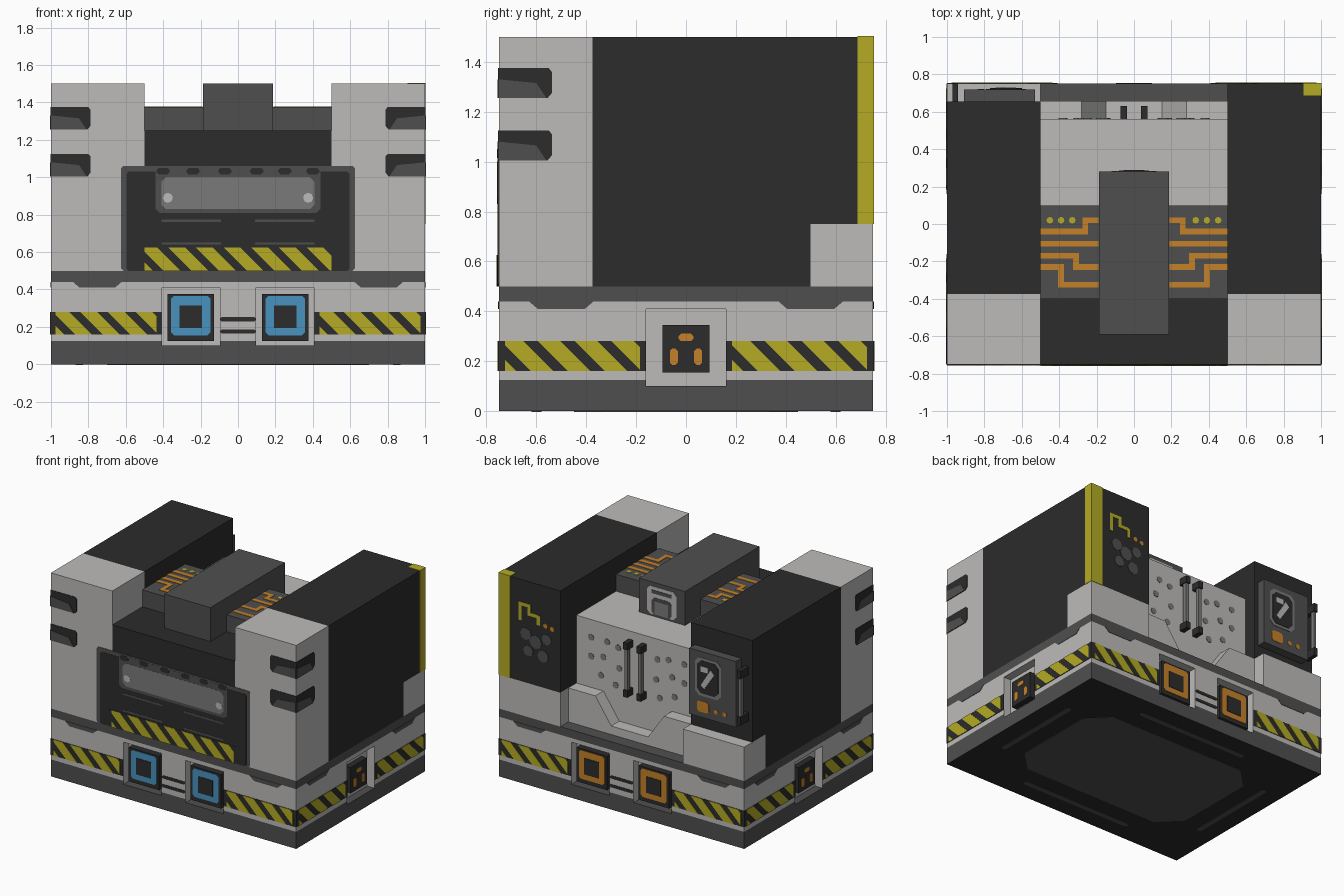
import bpy, bmesh, math

if "Cube" in bpy.data.objects:
    bpy.data.objects.remove(bpy.data.objects["Cube"])

def mat(name, r, g, b):
    m = bpy.data.materials.new(name)
    m.diffuse_color = (r, g, b, 1)
    m.use_nodes = True
    m.node_tree.nodes["Principled BSDF"].inputs["Base Color"].default_value = m.diffuse_color
    return m

LIGHT = mat("light_grey", .51, .50, .49)
DARK = mat("near_black", .025, .025, .025)
GREY = mat("dark_grey", .078, .078, .078)
MID = mat("mid_grey", .195, .195, .195)
YELLOW = mat("hazard_yellow", .46, .41, .018)
ORANGE = mat("orange", .56, .22, .021)
BLUE = mat("blue", .065, .287, .515)

# Each side maps (across, up, outward) to world space
SIDES = {
    "front": lambda u, v, d: (u, -.75 - d, v),
    "back": lambda u, v, d: (-u, .75 + d, v),
    "right": lambda u, v, d: (1 + d, u, v),
    "left": lambda u, v, d: (-1 - d, -u, v),
    "top": lambda u, v, d: (u, v, 1.375 + d),
    "bottom": lambda u, v, d: (u, -v, -d),
}

def finish(name, bm, *mats):
    bmesh.ops.recalc_face_normals(bm, faces=bm.faces)
    me = bpy.data.meshes.new(name)
    bm.to_mesh(me)
    bm.free()
    for m in mats:
        me.materials.append(m)
    ob = bpy.data.objects.new(name, me)
    bpy.context.collection.objects.link(ob)
    return ob

def prisms(name, side, polys, m, d0=0, t=.003):
    """Flat outlines on one side, extruded outward from depth d0 by t."""
    bm, f = bmesh.new(), SIDES[side]
    for p in polys:
        lo = [bm.verts.new(f(u, v, d0)) for u, v in p]
        hi = [bm.verts.new(f(u, v, d0 + t)) for u, v in p]
        bm.faces.new(lo)
        bm.faces.new(hi)
        for i in range(len(p)):
            j = (i + 1) % len(p)
            bm.faces.new((lo[i], lo[j], hi[j], hi[i]))
    return finish(name, bm, m)

def rect(u0, u1, v0, v1, c=0):
    if not c:
        return [(u0, v0), (u1, v0), (u1, v1), (u0, v1)]
    return [(u0 + c, v0), (u1 - c, v0), (u1, v0 + c), (u1, v1 - c),
            (u1 - c, v1), (u0 + c, v1), (u0, v1 - c), (u0, v0 + c)]

def dot(u, v, r):
    return [(u + r * math.cos(a * math.pi / 4), v + r * math.sin(a * math.pi / 4)) for a in range(8)]

def boxes(name, m, *bs):
    bm = bmesh.new()
    for x0, x1, y0, y1, z0, z1 in bs:
        vs = bmesh.ops.create_cube(bm, size=1)["verts"]
        for v in vs:
            v.co = ((x0 + x1) / 2 + v.co.x * (x1 - x0), (y0 + y1) / 2 + v.co.y * (y1 - y0),
                    (z0 + z1) / 2 + v.co.z * (z1 - z0))
    return finish(name, bm, m)

def clip(p, u, s):
    out = []
    for a, b in zip(p, p[1:] + p[:1]):
        ia, ib = s * (a[0] - u) >= 0, s * (b[0] - u) >= 0
        if ia:
            out.append(a)
        if ia != ib:
            k = (u - a[0]) / (b[0] - a[0])
            out.append((u, a[1] + k * (b[1] - a[1])))
    return out

def hazard(name, side, u0, u1, v0, v1):
    """Dark strip with slanted yellow bars."""
    prisms(name + "_backing", side, [rect(u0, u1, v0, v1)], DARK)
    h, bars, u = v1 - v0, [], u0 - .02
    while u < u1 + h:
        p = [(u, v0), (u + .09, v0), (u + .09 - h, v1), (u - h, v1)]
        p = clip(p, u0 + .025, 1)
        p = clip(p, u1 - .025, -1) if p else p
        if len(p) > 2:
            bars.append(p)
        u += .148
    prisms(name + "_bars", side, bars, YELLOW, .003)

# Base with recessed niches, coloured by height
bm = bmesh.new()
bmesh.ops.create_cube(bm, size=1)
for v in bm.verts:
    v.co = (v.co.x * 2, v.co.y * 1.5, (v.co.z + .5) * .5)
for z in (.125, .44):
    bmesh.ops.bisect_plane(bm, geom=bm.verts[:] + bm.edges[:] + bm.faces[:],
                           plane_co=(0, 0, z), plane_no=(0, 0, 1))
base = finish("base", bm, LIGHT, GREY, DARK)
niches = [(s * .2525 - .155, s * .2525 + .155, e * .75 - .06, e * .75 + .06, .1, .41)
          for s in (-1, 1) for e in (-1, 1)]
niches += [(e - .06, e + .06, -.16, .16, .1, .41) for e in (-1, 1)]
cutter = boxes("niche_cutter", LIGHT, *niches)
cutter.hide_render = True
mod = base.modifiers.new("niches", "BOOLEAN")
mod.operation, mod.object, mod.solver = "DIFFERENCE", cutter, "EXACT"
bpy.context.view_layer.objects.active = base
bpy.ops.object.modifier_apply(modifier=mod.name)
bpy.data.objects.remove(cutter)
for p in base.data.polygons:
    z = p.center.z
    p.material_index = 2 if z < .001 else 1 if z < .12 or z > .44 else 0

# Underside marking
prisms("underside_panel", "bottom", [rect(-.7, .7, -.45, .45, .15)], GREY)
prisms("underside_slots", "bottom", [rect(-.45, .45, s * .6 - .02, s * .6 + .02, .015) for s in (-1, 1)]
       + [rect(s * .85 - .02, s * .85 + .02, -.35, .35, .015) for s in (-1, 1)], GREY)

# Base trim: hazard strips, rim tabs, square ports, side sockets
for side, edge, inner, tab, glow in (("front", 1, .41, .7525, BLUE), ("back", 1, .41, .7525, ORANGE),
                                     ("right", .75, .16, .5, None), ("left", .75, .16, .5, None)):
    hazard(side + "_hazard_a", side, -edge, -inner, .16, .28)
    hazard(side + "_hazard_b", side, inner, edge, .16, .28)
    prisms(side + "_rim_tabs", side, [[(c - .13, .44), (c - .095, .41), (c + .095, .41), (c + .13, .44)]
                                      for c in (-tab, tab)], GREY)
    if glow:
        cs = (-.2525, .2525)
        prisms(side + "_port_blocks", side, [rect(c - .125, c + .125, .125, .375) for c in cs], DARK, -.06, .045)
        prisms(side + "_port_glow", side, [rect(c - .105, c + .105, .155, .365, .015) for c in cs], glow, -.015)
        prisms(side + "_port_centres", side, [rect(c - .06, c + .06, .195, .315) for c in cs], DARK, -.012)
        prisms(side + "_port_links", side, [rect(-.095, .095, z, z + .022, .008) for z in (.165, .23)], DARK)
    else:
        prisms(side + "_socket", side, [rect(-.095, .095, .155, .345)], DARK, -.06, .045)
        prisms(side + "_socket_pins", side, [rect(-.03, .03, .28, .31, .01), rect(-.065, -.033, .185, .25, .01),
                                             rect(.033, .065, .185, .25, .01)], ORANGE, -.015)

# Towers
for s, name, yb in ((1, "right", .75), (-1, "left", .656)):
    x0, x1 = sorted((s * .5, s))
    boxes(name + "_tower_front", LIGHT, (x0, x1, -.75, -.375, .5, 1.5))
    boxes(name + "_tower_body", DARK, (x0, x1, -.375, .5, .5, 1.5), (x0, x1, .5, yb, .75, 1.5))
    boxes(name + "_tower_foot", LIGHT, (x0, x1, .5, .75, .5, .75))

# Corner vents
for side, e, s in (("front", -1, 1), ("front", 1, -1), ("right", -.75, 1), ("left", .75, -1)):
    slot = [(0, 0), (.195, 0), (.212, .02), (.212, .105), (.2, .12), (0, .12)]
    lip = [(0, 0), (.19, 0), (.15, .06), (0, .075)]
    tag = side + ("_a" if s > 0 else "_b")
    prisms(tag + "_vents", side, [[(e + s * a, z + b) for a, b in slot] for z in (1.005, 1.255)], DARK)
    prisms(tag + "_vent_lips", side, [[(e + s * a, z + b) for a, b in lip] for z in (1.005, 1.255)], GREY, .003)

# Right tower corner stripe and back markings
boxes("corner_stripe", YELLOW, (.906, 1.003, .6875, .753, .75, 1.503))
prisms("back_mark_yellow", "back", [rect(-.84, -.815, 1.2, 1.33), rect(-.84, -.74, 1.31, 1.335),
       rect(-.765, -.74, 1.25, 1.33), rect(-.74, -.68, 1.25, 1.275), rect(-.69, -.665, 1.2, 1.27)], YELLOW)
prisms("back_mark_dots", "back", [dot(-.62, 1.21, .018), dot(-.565, 1.2, .018)], ORANGE)
prisms("back_mark_grey", "back", [dot(u, v, r) for u, v, r in ((-.78, 1.11, .045), (-.7, 1.07, .05),
       (-.61, 1.11, .04), (-.76, .99, .04), (-.64, .98, .045))], GREY)

# Control panel on the left tower back
boxes("control_panel", GREY, (-.91, -.53, .656, .72, .86, 1.345))
prisms("control_screen_rim", "back", [rect(.58, .79, 1.02, 1.3, .03)], MID, -.03)
prisms("control_screen", "back", [rect(.6, .77, 1.04, 1.28, .03)], DARK, -.027)
prisms("control_trace", "back", [[(.63, 1.1), (.66, 1.08), (.74, 1.2), (.71, 1.23)],
                                 rect(.63, .69, 1.2, 1.24)], LIGHT, -.024)
prisms("control_buttons", "back", [rect(.595, .69, .9, .98, .015), dot(.75, .93, .018), dot(.82, .93, .018)],
       ORANGE, -.03)
boxes("control_handle_mounts", DARK, (-.97, -.94, .656, .75, 1.24, 1.3), (-.97, -.94, .656, .75, .9, .96))
boxes("control_handle_bar", MID, (-.965, -.945, .71, .74, .96, 1.24))

# Middle: dark front block, light rear block, stepped ledge
boxes("front_block", DARK, (-.5, .5, -.75, .1, .5, 1.25))
boxes("rear_block", LIGHT, (-.5, .5, .1, .5625, .5, 1.25))
prisms("rear_ledge", "back", [[(-.5, .5), (.5, .5), (.5, .75), (.28, .75), (.15, .5625), (-.15, .5625),
                               (-.28, .75), (-.5, .75)]], LIGHT, -.1875, .094)
prisms("rear_dots", "back", [dot(s * u, v, .024) for s in (-1, 1) for u, v in (
    (.38, 1.12), (.38, .98), (.3, .86), (.25, 1.12), (.28, 1.0), (.16, 1.1), (.15, .95), (.18, .82))],
    MID, -.1875)
boxes("rear_handle_mounts", DARK, *[(s * .055 - .018, s * .055 + .018, .5625, .63, z, z + .05)
                                    for s in (-1, 1) for z in (.79, 1.14)])
boxes("rear_handle_bars", MID, *[(s * .055 - .012, s * .055 + .012, .59, .62, .84, 1.14) for s in (-1, 1)])

# Top deck, spine and circuit traces
boxes("circuit_deck", GREY, (-.5, .5, -.4, .1, 1.25, 1.375))
boxes("spine", GREY, (-.1875, .1875, -.59, .28, 1.25, 1.5))
prisms("spine_plate", "back", [rect(-.12, .12, 1.265, 1.47, .025)], LIGHT, -.47)
prisms("spine_plate_slots", "back", [rect(-.08, .08, 1.42, 1.445), rect(-.08, .08, 1.265, 1.39, .02)], GREY, -.467)
prisms("spine_plate_core", "back", [rect(-.055, .055, 1.27, 1.37)], MID, -.464)
traces, lights = [], []
for s in (-1, 1):
    for a, b, mid in ((.02, -.04, .26), (-.105, -.105, .3), (-.23, -.17, .31), (-.325, -.23, .39)):
        traces.append(rect(s * .19, s * mid, a - .015, a + .015))
        traces.append(rect(s * (mid - .015), s * (mid + .015), min(a, b) - .015, max(a, b) + .015))
        traces.append(rect(s * mid, s * .5, b - .015, b + .015))
    lights += [dot(s * u, .02, .018) for u in (.33, .39, .45)]
prisms("circuit_traces", "top", traces, ORANGE)
prisms("deck_lights", "top", lights, YELLOW)

# Front bay: frame, dark inset, window and hazard sill
prisms("bay_frame", "front", [rect(-.625, .625, .5, 1.06, .012)], GREY)
prisms("bay_inset", "front", [rect(-.595, .595, .5, 1.03, .01)], DARK, .003, .002)
prisms("window_frame", "front", [rect(-.44, .44, .81, 1.05, .02)], GREY, .005, .001)
prisms("window_drips", "front", [rect(u - .035, u + .035, 1.015, 1.05, .012)
                                 for u in (-.4, -.24, -.07, .1, .25, .4)], DARK, .006, .001)
prisms("window", "front", [rect(-.41, .41, .83, 1.0, .025)], MID, .006, .001)
prisms("window_lights", "front", [dot(s * .375, .89, .027) for s in (-1, 1)], LIGHT, .007, .001)
prisms("bay_scuffs", "front", [rect(s * .25 - .16, s * .25 + .16, z, z + .012) for s in (-1, 1)
                               for z in (.64, .762)], GREY, .005, .001)
hazard("bay_sill", "front", -.525, .525, .5, .625)
for n, d in (("bay_sill_backing", .004), ("bay_sill_bars", .003)):
    bpy.data.objects[n].location.y = -d
